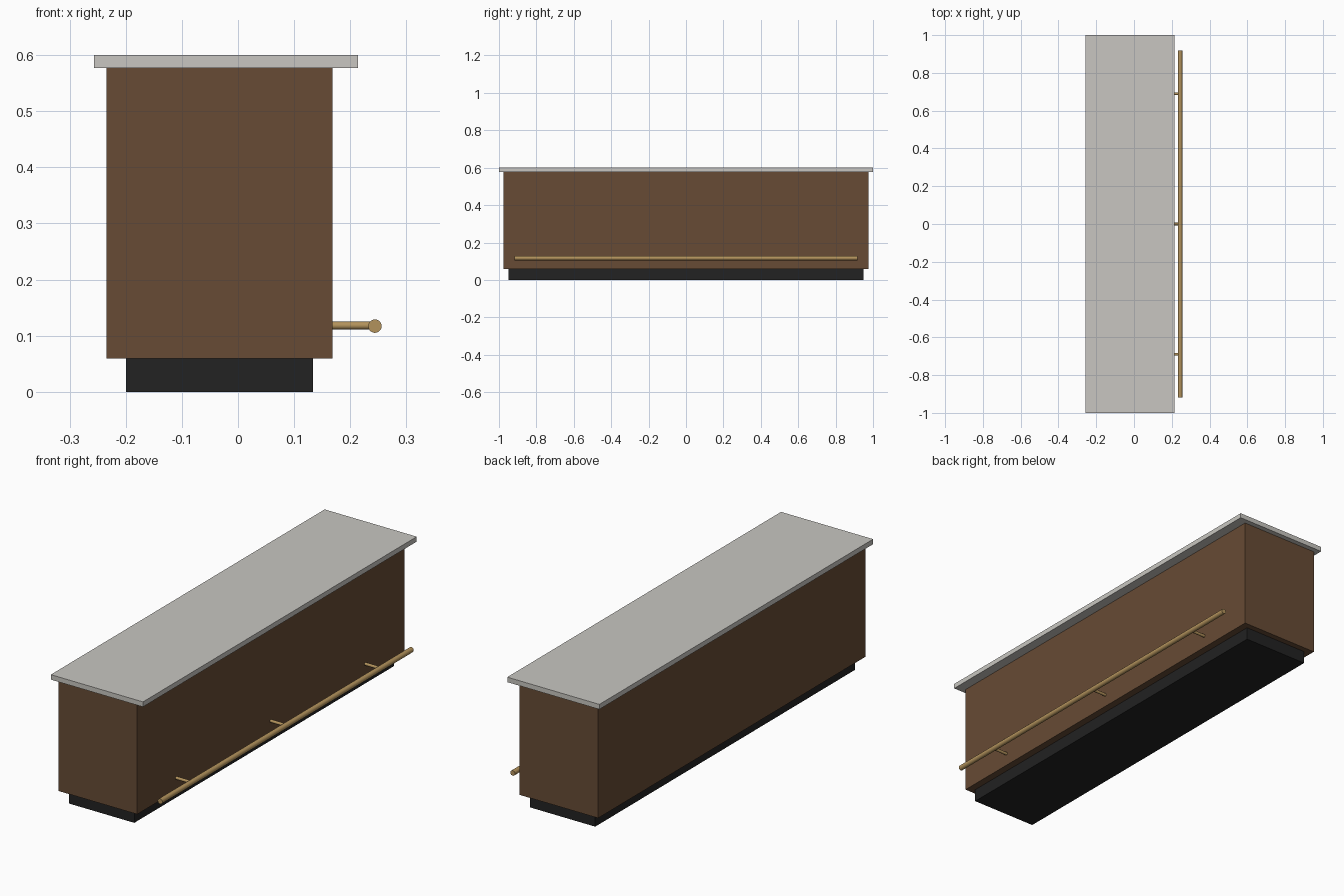
import bpy
import math

if "Cube" in bpy.data.objects:
    bpy.data.objects.remove(bpy.data.objects["Cube"])


def material(name, rgb):
    m = bpy.data.materials.new(name)
    m.diffuse_color = (*rgb, 1.0)
    m.use_nodes = True
    m.node_tree.nodes["Principled BSDF"].inputs["Base Color"].default_value = m.diffuse_color
    return m


stone = material("pale_stone", (0.58, 0.565, 0.533))
wood = material("brown_wood", (0.135, 0.07, 0.035))
black = material("black", (0.016, 0.016, 0.016))
brass = material("brass", (0.45, 0.29, 0.107))


def box(name, x0, x1, half_y, z0, z1, mat):
    bpy.ops.mesh.primitive_cube_add(size=1, location=((x0 + x1) / 2, 0, (z0 + z1) / 2))
    ob = bpy.context.object
    ob.name = name
    ob.scale = (x1 - x0, 2 * half_y, z1 - z0)
    bpy.ops.object.transform_apply(location=False, rotation=False, scale=True)
    ob.data.materials.append(mat)


def rod(name, radius, length, location, rotation, sides):
    bpy.ops.mesh.primitive_cylinder_add(vertices=sides, radius=radius, depth=length,
                                        location=location, rotation=rotation)
    ob = bpy.context.object
    ob.name = name
    ob.data.materials.append(brass)
    bpy.ops.object.shade_smooth_by_angle(angle=math.radians(35))


# Counter: recessed plinth, cabinet body and overhanging slab
box("plinth", -0.2, 0.134, 0.949, 0.0, 0.059, black)
box("cabinet_body", -0.234, 0.168, 0.976, 0.059, 0.577, wood)
box("countertop", -0.257, 0.214, 1.0, 0.577, 0.6, stone)

# Foot rail with three round brackets
rail_x, rail_z = 0.244, 0.117
rod("foot_rail", 0.012, 1.836, (rail_x, 0, rail_z), (math.pi / 2, 0, 0), 20)
for i, y in enumerate((-0.69, 0.0, 0.69)):
    rod(f"rail_bracket_{i + 1}", 0.007, rail_x - 0.166,
        ((rail_x + 0.166) / 2, y, rail_z + 0.001), (0, math.pi / 2, 0), 12)
